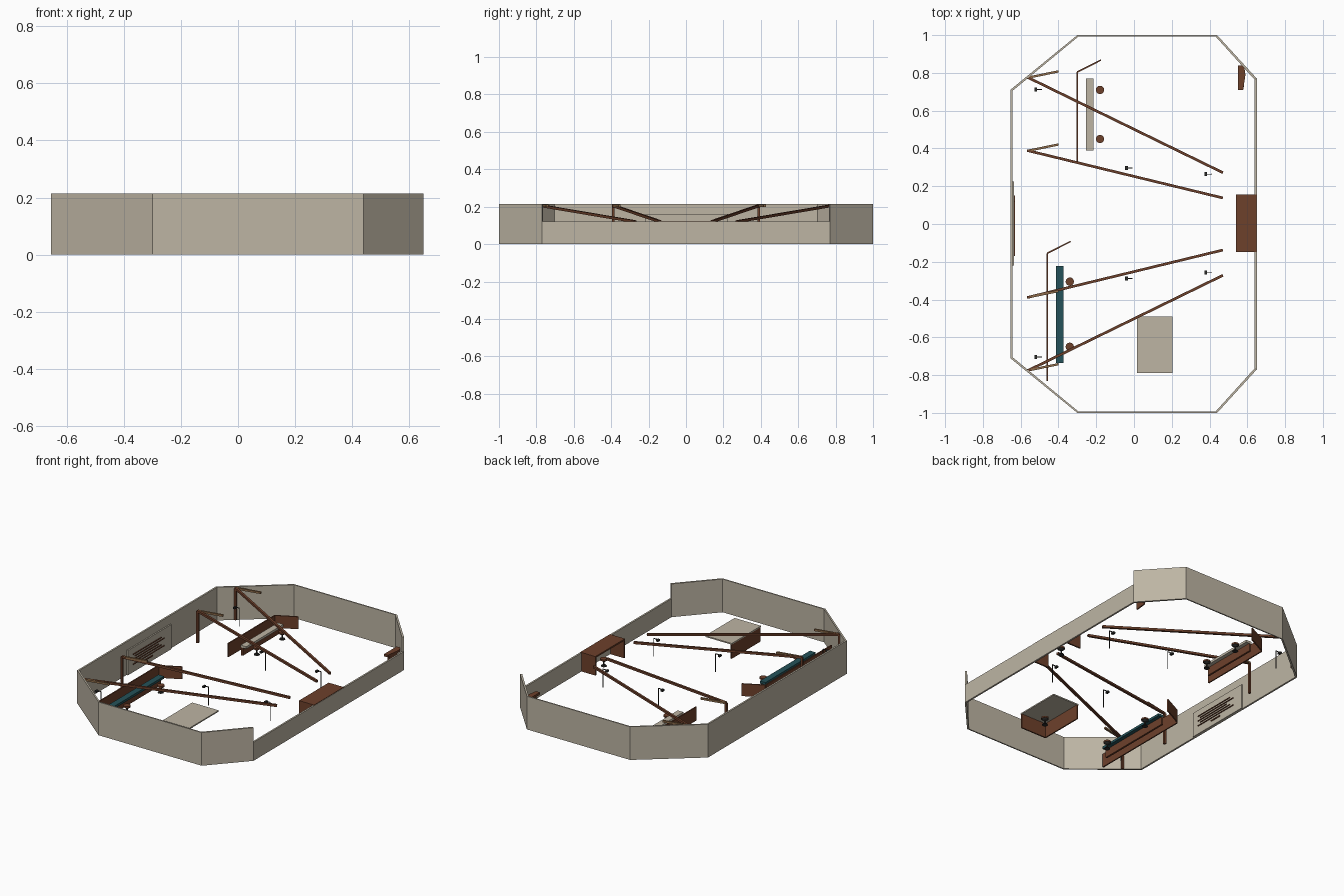
import bpy, bmesh, math
from mathutils import Vector

cube = bpy.data.objects.get("Cube")
if cube:
    bpy.data.objects.remove(cube, do_unlink=True)


def material(name, r, g, b):
    m = bpy.data.materials.new(name)
    m.use_nodes = True
    m.diffuse_color = (r, g, b, 1)
    m.node_tree.nodes["Principled BSDF"].inputs["Base Color"].default_value = (r, g, b, 1)
    return m


PLASTER = material("warm plaster", .51, .46, .37)
BROWN = material("red brown wood", .155, .052, .024)
TAN = material("light wood", .27, .15, .07)
TEAL = material("teal fabric", .018, .085, .1)
DARK = material("dark metal", .025, .025, .023)


def finish(name, bm, mat):
    bmesh.ops.recalc_face_normals(bm, faces=bm.faces)
    me = bpy.data.meshes.new(name)
    bm.to_mesh(me)
    bm.free()
    me.materials.append(mat)
    ob = bpy.data.objects.new(name, me)
    bpy.context.collection.objects.link(ob)
    return ob


def prism(name, outline, z0, z1, mat):
    """Extrude a flat outline upwards."""
    bm = bmesh.new()
    face = bm.faces.new([bm.verts.new((x, y, z0)) for x, y in outline])
    new = bmesh.ops.extrude_face_region(bm, geom=[face])["geom"]
    bmesh.ops.translate(bm, vec=(0, 0, z1 - z0),
                        verts=[v for v in new if isinstance(v, bmesh.types.BMVert)])
    return finish(name, bm, mat)


def box(name, x0, x1, y0, y1, z0, z1, mat):
    return prism(name, [(x0, y0), (x1, y0), (x1, y1), (x0, y1)], z0, z1, mat)


def bar(name, a, b, width, height, mat):
    """Rectangular beam between two points."""
    a, b = Vector(a), Vector(b)
    along = b - a
    side = along.cross(Vector((0, 0, 1))).normalized()
    up = side.cross(along).normalized()
    bm = bmesh.new()
    rings = [[bm.verts.new(p + side * s * width / 2 + up * t * height / 2)
              for s, t in ((-1, -1), (1, -1), (1, 1), (-1, 1))] for p in (a, b)]
    bm.faces.new(rings[0])
    bm.faces.new(rings[1])
    for i in range(4):
        j = (i + 1) % 4
        bm.faces.new((rings[0][i], rings[0][j], rings[1][j], rings[1][i]))
    return finish(name, bm, mat)


def cone(name, x, y, z0, z1, r0, r1, mat, sides=16):
    bm = bmesh.new()
    bmesh.ops.create_cone(bm, cap_ends=True, segments=sides, radius1=r0, radius2=r1, depth=z1 - z0)
    bmesh.ops.translate(bm, verts=bm.verts, vec=(x, y, (z0 + z1) / 2))
    return finish(name, bm, mat)


# Perimeter wall, lower along the +x side
HIGH, LOW = .215, .12
corners = [(.65, -.77), (.65, .77), (.44, 1), (-.3, 1),
           (-.655, .71), (-.655, -.71), (-.3, -1), (.44, -1)]
for i, p in enumerate(corners):
    q = corners[(i + 1) % len(corners)]
    inner = [(x * .983, y * .992) for x, y in (q, p)]
    prism("wall_panel", [p, q] + inner, 0, LOW if i == 0 else HIGH, PLASTER)

# Relief panel with slats on the -x wall
box("relief_panel", -.645, -.635, -.22, .225, 0, .16, PLASTER)
for k in range(5):
    box("relief_slat", -.636, -.63, -.17 + .02 * (k % 2), .15 - .03 * (k % 3),
        .05 + k * .016, .055 + k * .016, BROWN)
box("relief_foot_slat", -.636, -.63, -.05, .03, .03, .037, BROWN)

# Sloping beams, posts and top brackets
for s in (-1, 1):
    for y0, y1 in ((.775, .272), (.388, .138)):
        top = Vector((-.56, s * y0, .205))
        bar("sloping_beam", top, (.47, s * y1, .12), .014, .014, BROWN)
        box("beam_post", -.567, -.553, s * y0 - .007, s * y0 + .007, 0, .205, BROWN)
        bar("top_bracket", top, top + Vector((.16, .033, 0)), .012, .012, TAN)

# Lamp stands
for x, y in ((-.52, .708), (-.04, .293), (.38, .26)):
    for s in (-1, 1):
        yy = s * y + .004
        cone("lamp_pole", x + .03, yy, 0, .12, .0025, .0025, DARK, 8)
        box("lamp_arm", x, x + .03, yy - .002, yy + .002, .116, .12, DARK)
        box("lamp_head", x - .007, x + .007, yy - .011, yy + .011, .108, .119, DARK)


def stool(x, y):
    cone("stool_base", x, y, 0, .006, .018, .015, DARK)
    cone("stool_stem", x, y, .006, .03, .005, .005, DARK, 8)
    cone("stool_cup", x, y, .03, .04, .008, .021, DARK)
    cone("stool_seat", x, y, .04, .05, .022, .022, BROWN)


# Long counters with back screen, angled wing and stools
def counter(x, y0, y1, wing, seat0, seat1, stools, mat):
    box("counter_screen", x - .004, x + .004, y0, y1, 0, .088, BROWN)
    bar("counter_wing", (x, y1, .048), (wing[0], wing[1], .048), .008, .08, BROWN)
    box("counter_top", x + .046, x + .086, seat0, seat1, .05, .065, mat)
    box("counter_support", x + .05, x + .062, seat0, seat1, 0, .05, BROWN)
    for y in stools:
        stool(x + .12, y)


counter(-.3, .325, .805, (-.175, .868), .39, .77, (.45, .71), PLASTER)
counter(-.46, -.83, -.155, (-.335, -.092), -.735, -.222, (-.305, -.65), TEAL)

# Side table with two panels
box("side_table_top", .015, .205, -.79, -.49, .093, .101, PLASTER)
box("side_table_side", .017, .025, -.788, -.492, 0, .093, BROWN)
box("side_table_front", .025, .203, -.788, -.78, 0, .093, BROWN)
stool(.12, -.67)

# Desk against the low wall
box("desk_top", .54, .648, -.147, .157, .113, .123, BROWN)
for y in (-.147, .147):
    box("desk_end", .54, .638, y, y + .01, 0, .113, BROWN)
stool(.575, .02)

# Corner lectern
prism("lectern_top", [(.55, .71), (.578, .71), (.59, .79), (.583, .838), (.55, .838)],
      .085, .1, BROWN)
prism("lectern_panel", [(.572, .715), (.58, .715), (.588, .79), (.58, .79)], 0, .085, BROWN)
